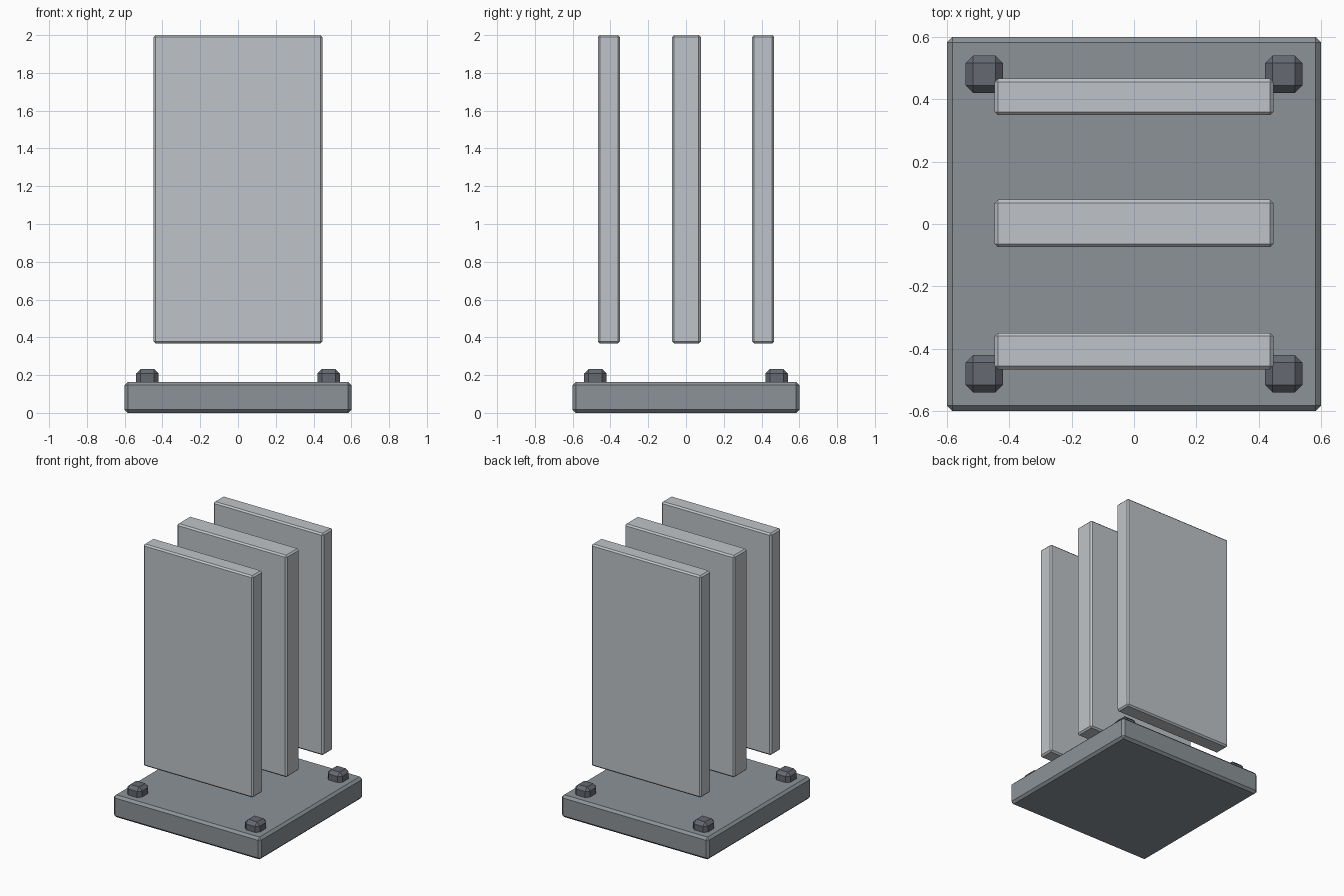
import bpy

old = bpy.data.objects.get("Cube")
if old:
    bpy.data.objects.remove(old, do_unlink=True)


def material(name, color):
    mat = bpy.data.materials.new(name)
    mat.use_nodes = True
    mat.diffuse_color = (*color, 1)
    mat.node_tree.nodes["Principled BSDF"].inputs["Base Color"].default_value = (*color, 1)
    return mat


def chamfered_box(name, center, size, chamfer, mat):
    bpy.ops.mesh.primitive_cube_add(size=1, location=center)
    box = bpy.context.object
    box.name = name
    box.scale = size
    bpy.ops.object.transform_apply(location=False, rotation=False, scale=True)
    bevel = box.modifiers.new("Chamfer", 'BEVEL')
    bevel.width = chamfer
    bevel.segments = 1
    box.data.materials.append(mat)
    return box


panel_grey = material("light grey", (0.52, 0.55, 0.58))
base_grey = material("blue grey", (0.26, 0.29, 0.31))
bolt_grey = material("dark grey", (0.13, 0.14, 0.165))

# Square base plate
chamfered_box("base_plate", (0, 0, 0.082), (1.2, 1.2, 0.164), 0.017, base_grey)

# Bolt heads on the four corners
for x_name, x in (("right", -0.48), ("left", 0.48)):
    for y_name, y in (("front", -0.48), ("back", 0.48)):
        chamfered_box(f"{y_name}_{x_name}_bolt", (x, y, 0.172), (0.12, 0.12, 0.12),
                      0.024, bolt_grey)

# Three upright panels floating above the base, the middle one thicker
for name, y, depth in (("front", -0.408, 0.118), ("middle", 0.002, 0.153), ("back", 0.408, 0.118)):
    chamfered_box(f"{name}_panel", (0, y, 1.184), (0.894, depth, 1.632), 0.011, panel_grey)
